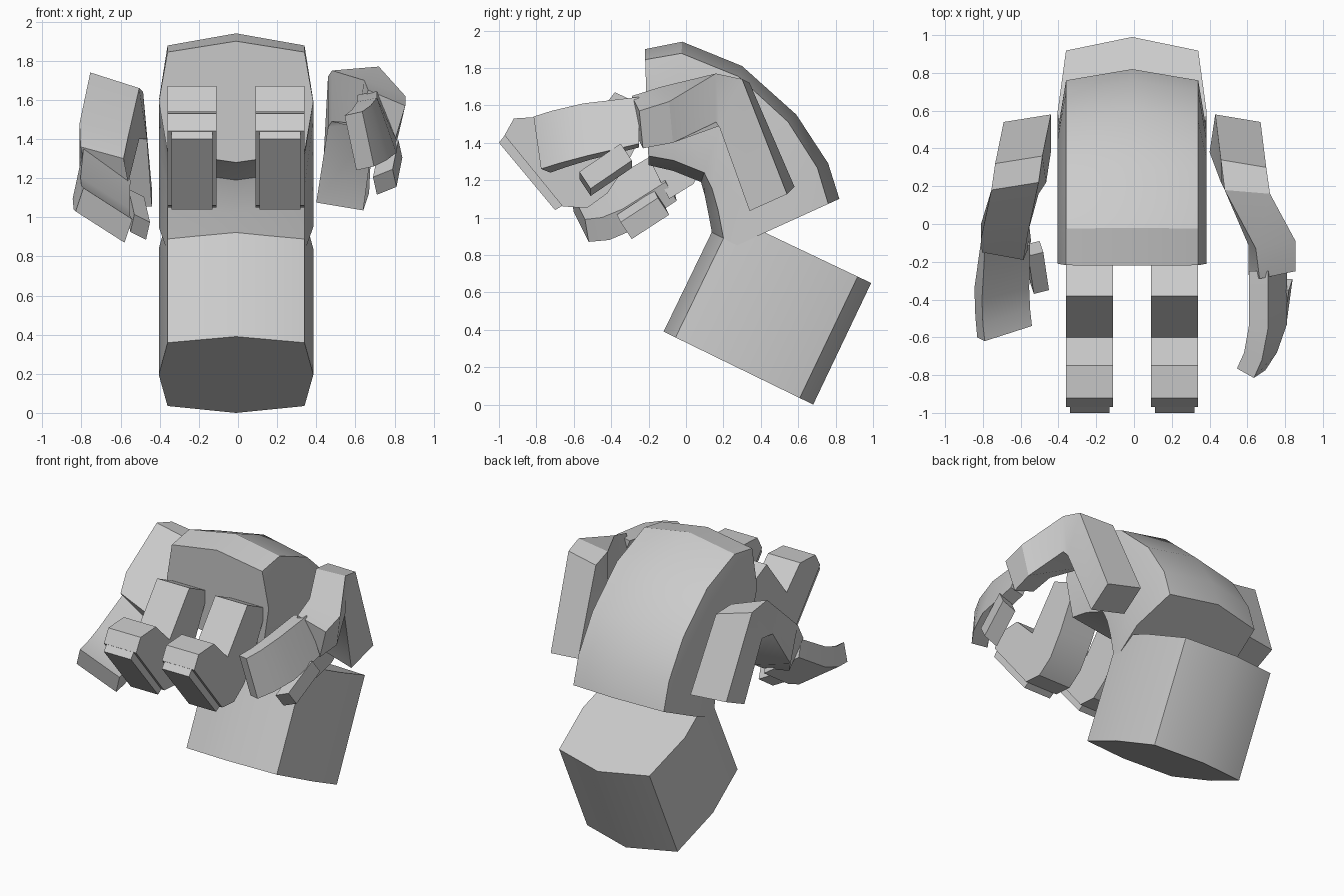
import bpy, bmesh
from mathutils import Vector as V

if "Cube" in bpy.data.objects:
    bpy.data.objects.remove(bpy.data.objects["Cube"])

CX = -0.01  # body midline


def loft(name, rings, smooth=True):
    """Skin a list of equal-sized vertex rings and cap both ends."""
    bm = bmesh.new()
    rows = [[bm.verts.new(p) for p in ring] for ring in rings]
    n = len(rows[0])
    for a, b in zip(rows, rows[1:]):
        for i in range(n):
            j = (i + 1) % n
            bm.faces.new((a[i], a[j], b[j], b[i]))
    bm.faces.new(rows[0])
    bm.faces.new(rows[-1][::-1])
    bmesh.ops.recalc_face_normals(bm, faces=bm.faces)
    me = bpy.data.meshes.new(name)
    bm.to_mesh(me)
    bm.free()
    ob = bpy.data.objects.new(name, me)
    bpy.context.collection.objects.link(ob)
    if smooth:
        bpy.ops.object.select_all(action='DESELECT')
        ob.select_set(True)
        bpy.context.view_layer.objects.active = ob
        bpy.ops.object.shade_smooth_by_angle(angle=0.5)
    return ob


def octagon(outer, inner):
    """Eight-sided body section between two (y, z) midline points."""
    o, i = V((0, *outer)), V((0, *inner))
    plan = [(0, 0), (.35, .09), (.395, .5), (.35, .92),
            (0, 1), (-.35, .92), (-.395, .5), (-.35, .09)]
    return [o.lerp(i, t) + V((CX + x, 0, 0)) for x, t in plan]


def box_limb(name, stations):
    """Four-sided limb; each station is centre, half-width, half-depth."""
    rings = []
    for c, u, v in stations:
        c, u, v = V(c), V(u), V(v)
        rings.append([c + u + v, c - u + v, c - u - v, c + u - v])
    return loft(name, rings)


def extrude_x(name, profile, x0, x1):
    return loft(name, [[(x, y, z) for y, z in profile] for x in (x0, x1)])


# head: tilted eight-sided prism
loft("head", [octagon((.68, 0), (-.12, .39)), octagon((.99, .65), (.19, 1.03))])

# torso: curled eight-sided sweep
loft("torso", [octagon(o, i) for o, i in [
    ((-.22, 1.9), (-.2, 1.28)), ((-.02, 1.94), (-.07, 1.25)),
    ((.3, 1.81), (.08, 1.19)), ((.59, 1.55), (.1, 1.12)),
    ((.76, 1.29), (.12, 1.02)), ((.82, 1.1), (.16, .8))]])

# legs with feet, and thinner soles
leg = [(-.38, 1.67), (-.17, 1.57), (-.32, 1.28), (-.42, 1.13), (-.53, 1.05),
       (-.66, 1.06), (-.97, 1.44), (-.92, 1.53), (-.75, 1.54), (-.6, 1.39)]
sole = [(-.96, 1.45), (-1, 1.4), (-.7, 1.04), (-.65, 1.07)]
for side, s in (("left", 1), ("right", -1)):
    mid = CX + s * .225
    extrude_x(side + "_leg", leg, mid - .125, mid + .125)
    extrude_x(side + "_sole", sole, mid - .105, mid + .105)

# left arm, raised
box_limb("left_arm", [
    ((.535, .46, 1.1), (.12, -.02, -.02), (.015, .1, .045)),
    ((.58, .26, 1.6), (.12, -.02, .01), (0, .06, .13)),
    ((.6, .17, 1.63), (.12, -.01, .01), (0, 0, .13)),
    ((.73, -.1, 1.55), (.105, .02, -.04), (.02, -.01, .11)),
    ((.73, -.26, 1.51), (.095, .02, -.04), (.03, -.01, .1))])
box_limb("left_hand", [
    ((.71, -.25, 1.51), (.05, 0, .01), (-.05, 0, .125)),
    ((.71, -.53, 1.46), (.05, -.01, .01), (-.05, -.01, .14)),
    ((.67, -.68, 1.42), (.047, -.02, .01), (-.04, -.02, .14)),
    ((.62, -.77, 1.39), (.045, -.025, .01), (-.03, -.02, .14))])
box_limb("left_thumb", [
    ((.78, -.32, 1.33), (.05, 0, .02), (-.01, -.03, .045)),
    ((.75, -.54, 1.18), (.05, 0, .02), (-.01, -.03, .045))])

# right arm, lowered
box_limb("right_arm", [
    ((-.565, .46, 1.1), (.125, .02, 0), (0, .1, .045)),
    ((-.6, .27, 1.55), (.125, .02, -.03), (-.01, .07, .12)),
    ((-.63, .17, 1.57), (.125, .02, -.04), (0, .03, .13)),
    ((-.685, -.02, 1.33), (.125, .02, -.03), (0, -.04, .12)),
    ((-.675, -.12, 1.23), (.11, -.02, -.03), (-.02, -.05, .1))])
box_limb("right_hand", [
    ((-.68, -.1, 1.22), (.12, .02, -.08), (.01, -.03, .05)),
    ((-.7, -.34, 1.07), (.125, .03, -.08), (.02, -.03, .055)),
    ((-.695, -.47, 1.02), (.125, .04, -.08), (.02, -.02, .06)),
    ((-.685, -.57, 1.01), (.125, .04, -.08), (.02, -.01, .06))])
box_limb("right_thumb", [
    ((-.53, -.13, 1.08), (.04, .01, -.02), (.01, -.03, .045)),
    ((-.5, -.33, .95), (.04, .01, -.02), (.01, -.03, .045))])
